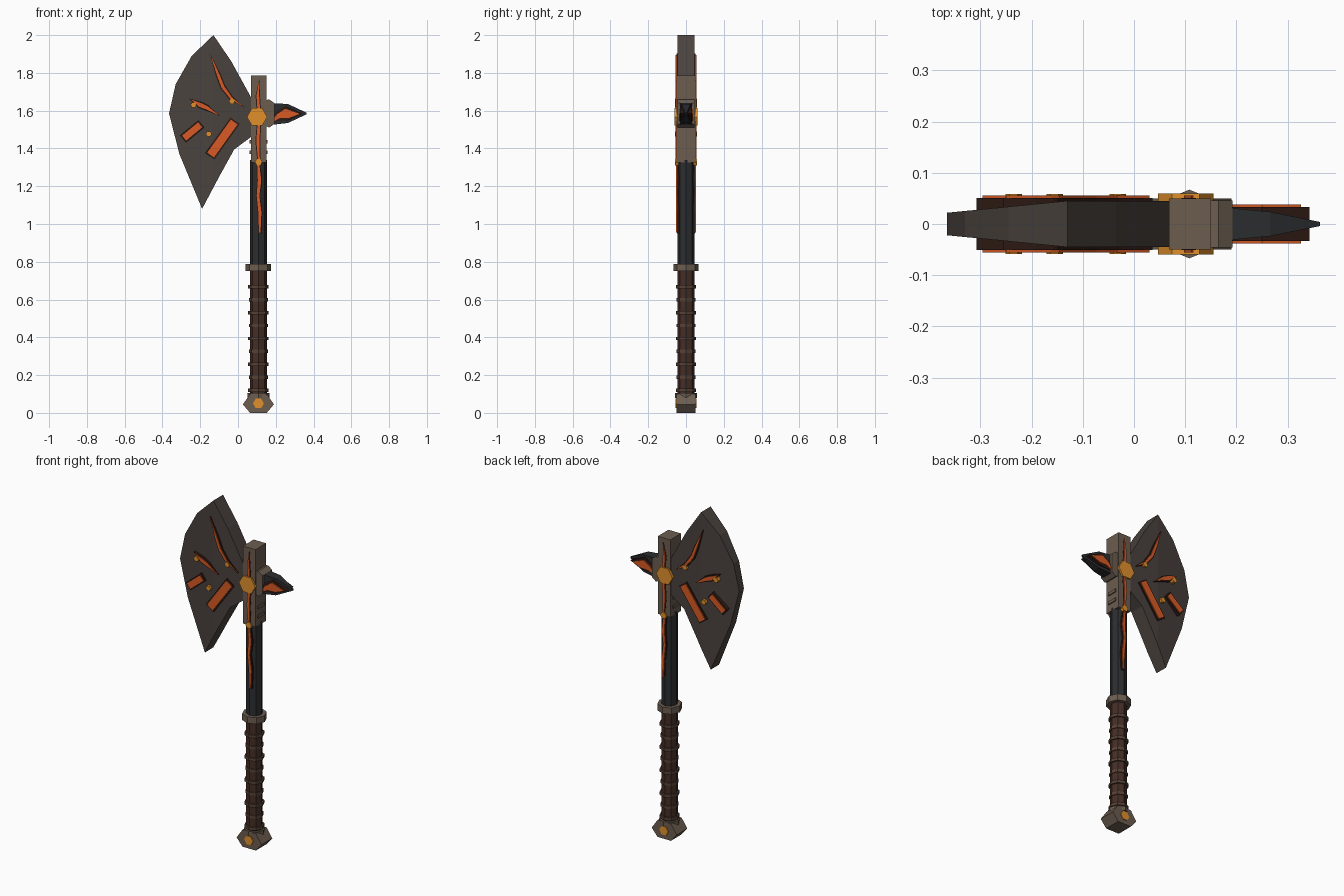
import bpy, bmesh, math
from mathutils import Vector

if "Cube" in bpy.data.objects:
    bpy.data.objects.remove(bpy.data.objects["Cube"])

CX = 0.108  # shaft axis


def material(name, rgb):
    m = bpy.data.materials.new(name)
    m.diffuse_color = (*rgb, 1)
    m.use_nodes = True
    m.node_tree.nodes["Principled BSDF"].inputs["Base Color"].default_value = m.diffuse_color
    return m


STEEL = material("dark_steel", (0.068, 0.055, 0.047))
BRONZE = material("dull_bronze", (0.15, 0.11, 0.08))
BLACK = material("black_iron", (0.025, 0.026, 0.028))
LEATHER = material("leather", (0.06, 0.027, 0.019))
STRAP = material("strap", (0.09, 0.052, 0.035))
RIM = material("burnt_rim", (0.03, 0.011, 0.007))
GLOW = material("ember", (0.70, 0.10, 0.018))
GOLD = material("gold", (0.75, 0.28, 0.025))


def finish(name, bm, mat):
    bmesh.ops.recalc_face_normals(bm, faces=bm.faces)
    me = bpy.data.meshes.new(name)
    bm.to_mesh(me)
    bm.free()
    me.materials.append(mat)
    ob = bpy.data.objects.new(name, me)
    bpy.context.collection.objects.link(ob)
    return ob


def prism(outline, y0, y1):
    """Extrude an x-z outline from y0 to y1."""
    bm = bmesh.new()
    face = bm.faces.new([bm.verts.new((x, y0, z)) for x, z in outline])
    ext = bmesh.ops.extrude_face_region(bm, geom=[face])
    for v in ext["geom"]:
        if isinstance(v, bmesh.types.BMVert):
            v.co.y = y1
    return bm


def plate(name, outline, inner, outer, mat):
    """Raised plate on the front, mirrored to the back."""
    ob = finish(name, prism(outline, -outer, -inner), mat)
    mod = ob.modifiers.new("both_faces", 'MIRROR')
    mod.use_axis = (False, True, False)
    return ob


def box(name, x0, x1, y, z0, z1, mat):
    return finish(name, prism([(x0, z0), (x1, z0), (x1, z1), (x0, z1)], -y, y), mat)


def ring(name, z0, z1, r, mat):
    """Eight-sided section of the shaft."""
    bm = bmesh.new()
    bmesh.ops.create_cone(bm, cap_ends=True, segments=8, radius1=r, radius2=r, depth=z1 - z0)
    bmesh.ops.translate(bm, verts=bm.verts, vec=(CX, 0, (z0 + z1) / 2))
    return finish(name, bm, mat)


def hexagon(x, z, r):
    return [(x + r * math.cos(i * math.pi / 3), z + r * math.sin(i * math.pi / 3)) for i in range(6)]


def strip(path, widths):
    """Outline of a ribbon following path; a zero width gives a pointed end."""
    pts = [Vector(p) for p in path]
    left, right = [], []
    for i, p in enumerate(pts):
        d = (pts[min(i + 1, len(pts) - 1)] - pts[max(i - 1, 0)]).normalized()
        n = Vector((-d.y, d.x)) * widths[i] / 2
        left.append(p + n)
        if widths[i] > 0:
            right.append(p - n)
    return [tuple(p) for p in left + right[::-1]]


def crack(name, path, widths, inner, outer, border=0.014):
    """Glowing ribbon with a dark rim just beneath it."""
    a, b = Vector(path[0]), Vector(path[-1])
    ea = (a - Vector(path[1])).normalized() * border / 2
    eb = (b - Vector(path[-2])).normalized() * border / 2
    wide = [tuple(a + ea)] + list(path[1:-1]) + [tuple(b + eb)]
    plate(name + "_rim", strip(wide, [w + border if w else 0 for w in widths]), inner, outer - 0.005, RIM)
    plate(name + "_glow", strip(path, widths), inner, outer, GLOW)


# Blade: flat plate thinning towards the cutting edge
outline = [(-0.13, 2.0), (-0.245, 1.89), (-0.33, 1.74), (-0.365, 1.585), (-0.31, 1.37), (-0.19, 1.08),
           (-0.10, 1.25), (-0.02, 1.395), (0.075, 1.465), (0.075, 1.66), (-0.035, 1.86)]
bm = prism(outline, -1, 1)
bmesh.ops.bisect_plane(bm, geom=bm.verts[:] + bm.edges[:] + bm.faces[:], dist=1e-4,
                       plane_co=(-0.13, 0, 0), plane_no=(1, 0, 0))
for v in bm.verts:
    v.co.y *= 0.022 + 0.023 * min(1, (v.co.x + 0.365) / 0.235)
finish("blade", bm, STEEL)

# Blade embers and studs
crack("long_blade_crack", [(-0.145, 1.895), (-0.105, 1.79), (-0.08, 1.725), (-0.035, 1.665), (0.03, 1.62)],
      [0, 0.014, 0.016, 0.012, 0], 0.02, 0.056)
crack("short_blade_crack", [(-0.25, 1.66), (-0.20, 1.63), (-0.165, 1.615), (-0.10, 1.575)],
      [0, 0.022, 0.018, 0], 0.02, 0.056)
crack("large_bar", [(-0.145, 1.365), (-0.02, 1.54)], [0.044, 0.044], 0.02, 0.056, 0.016)
crack("small_bar", [(-0.285, 1.455), (-0.20, 1.525)], [0.034, 0.034], 0.015, 0.056, 0.016)
for x, z in [(-0.032, 1.65), (-0.235, 1.63), (-0.155, 1.477)]:
    plate("blade_stud", hexagon(x, z, 0.016), 0.02, 0.059, GOLD)

# Head block, side ribs and central boss
box("head_block", 0.068, 0.15, 0.05, 1.325, 1.785, BRONZE)
for z in (1.38, 1.435):
    box("side_rib", 0.062, 0.156, 0.03, z - 0.009, z + 0.009, BRONZE)
plate("head_boss", hexagon(0.101, 1.567, 0.054), 0.03, 0.06, GOLD)

# Back spike and its socket
finish("spike_socket", prism([(0.145, 1.52), (0.165, 1.51), (0.192, 1.53), (0.192, 1.64),
                              (0.165, 1.66), (0.145, 1.655)], -0.046, 0.046), BRONZE)
bm = bmesh.new()
sections = []
for x, y, z0, z1 in [(0.18, 0.032, 1.525, 1.64), (0.265, 0.024, 1.535, 1.635), (0.363, 0.004, 1.581, 1.589)]:
    sections.append([bm.verts.new((x, sy * y, z)) for sy, z in ((-1, z0), (1, z0), (1, z1), (-1, z1))])
for a, b in zip(sections, sections[1:]):
    for i in range(4):
        bm.faces.new((a[i], a[(i + 1) % 4], b[(i + 1) % 4], b[i]))
bm.faces.new(sections[0])
bm.faces.new(sections[-1])
finish("spike", bm, BLACK)
plate("spike_ember_rim", [(0.155, 1.52), (0.21, 1.545), (0.27, 1.55), (0.342, 1.584), (0.25, 1.625), (0.2, 1.595)],
      0.0, 0.033, RIM)
plate("spike_ember", [(0.165, 1.53), (0.22, 1.56), (0.27, 1.562), (0.326, 1.583), (0.25, 1.61), (0.208, 1.582)],
      0.0, 0.038, GLOW)

# Shaft, grip and straps
ring("shaft", 0.78, 1.34, 0.045, BLACK)
ring("grip", 0.09, 0.77, 0.045, LEATHER)
for i in range(9):
    z = 0.12 + i * 0.0685
    ring("grip_strap", z - 0.009, z + 0.009, 0.054 if i % 2 == 0 else 0.05, STRAP)
ring("grip_collar", 0.75, 0.788, 0.067, BRONZE)

# Embers running down the head block and shaft
crack("head_crack", [(0.112, 1.76), (0.105, 1.68), (0.113, 1.56), (0.105, 1.44), (0.112, 1.32)],
      [0, 0.014, 0.014, 0.016, 0.008], 0.03, 0.056, 0.01)
crack("shaft_crack", [(0.106, 1.33), (0.114, 1.23), (0.106, 1.15), (0.116, 1.06), (0.115, 0.955)],
      [0.01, 0.018, 0.014, 0.016, 0.008], 0.025, 0.052, 0.01)
plate("shaft_stud", hexagon(0.109, 1.328, 0.02), 0.03, 0.058, GOLD)

# Pommel
finish("pommel", prism([(0.026, 0.045), (0.064, 0.0), (0.152, 0.0), (0.19, 0.045), (0.152, 0.1), (0.064, 0.1)],
                       -0.05, 0.05), BRONZE)
ring("pommel_collar", 0.08, 0.105, 0.058, BRONZE)
plate("pommel_stud", hexagon(CX, 0.05, 0.029), 0.03, 0.055, GOLD)
